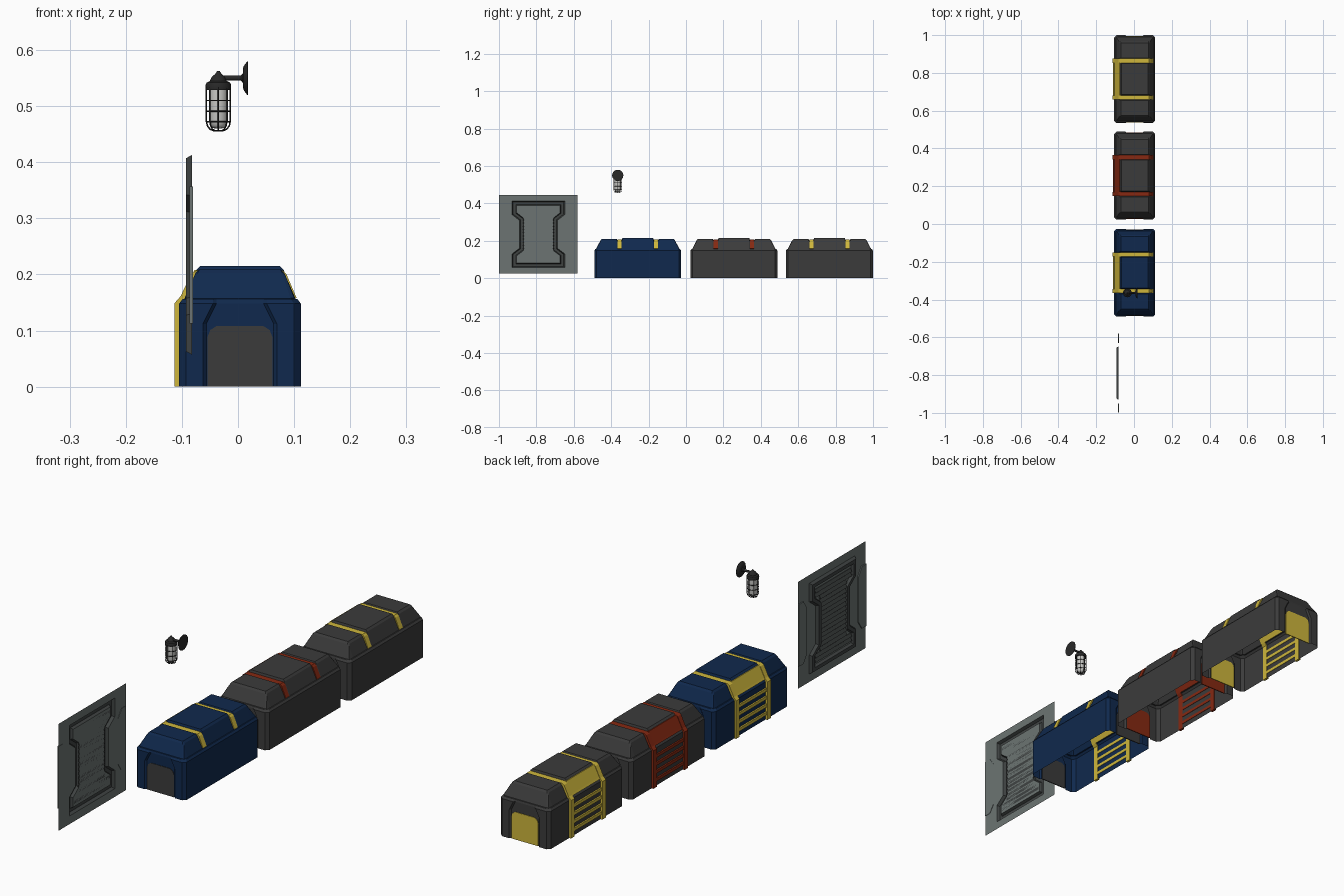
import bpy, bmesh, math
from mathutils import Vector

if "Cube" in bpy.data.objects:
    bpy.data.objects.remove(bpy.data.objects["Cube"])


def material(name, r, g, b):
    m = bpy.data.materials.new(name)
    m.diffuse_color = (r, g, b, 1)
    m.use_nodes = True
    m.node_tree.nodes["Principled BSDF"].inputs["Base Color"].default_value = m.diffuse_color
    return m


BLUE = material("navy blue", 0.005, 0.022, 0.075)
CHAR = material("charcoal", 0.044, 0.044, 0.044)
YELLOW = material("yellow", 0.62, 0.47, 0.045)
RED = material("rust red", 0.24, 0.022, 0.006)
WALL = material("panel grey", 0.15, 0.175, 0.17)
TRIM = material("dark trim", 0.05, 0.056, 0.055)
IRON = material("lamp iron", 0.022, 0.022, 0.022)
GLASS = material("lamp glass", 0.6, 0.6, 0.58)


def finish(bm, name, mats, smooth=False):
    bmesh.ops.recalc_face_normals(bm, faces=bm.faces[:])
    me = bpy.data.meshes.new(name)
    bm.to_mesh(me)
    bm.free()
    for m in mats:
        me.materials.append(m)
    ob = bpy.data.objects.new(name, me)
    bpy.context.collection.objects.link(ob)
    if smooth:
        bpy.ops.object.select_all(action='DESELECT')
        ob.select_set(True)
        bpy.context.view_layer.objects.active = ob
        bpy.ops.object.shade_smooth_by_angle(angle=math.radians(40))
    return ob


def loft(name, rings, mat, closed=True, caps=True, smooth=False):
    bm = bmesh.new()
    vs = [[bm.verts.new(p) for p in r] for r in rings]
    n = len(rings[0])
    for a, b in zip(vs, vs[1:]):
        for i in range(n if closed else n - 1):
            j = (i + 1) % n
            bm.faces.new((a[i], a[j], b[j], b[i]))
    if caps:
        bm.faces.new(vs[0])
        bm.faces.new(vs[-1])
    return finish(bm, name, [mat], smooth)


def prism(name, pts, axis, a, b, mat):
    """2D outline extruded along x (pts = y,z) or y (pts = x,z)."""
    put = (lambda p, t: (t, p[0], p[1])) if axis == 'x' else (lambda p, t: (p[0], t, p[1]))
    return loft(name, [[put(p, t) for p in pts] for t in (a, b)], mat)


def rect(u0, u1, v0, v1):
    return [(u0, v0), (u1, v0), (u1, v1), (u0, v1)]


# ---------------------------------------------------------------- crates
CX, HX, HY = 0.0035, 0.1085, 0.2325


def body_ring(cy, z, inset, notch, depth):
    hx, hy, c = HX - inset, HY - inset, 0.012
    q = [(hx, hy - c), (hx - c, hy), (notch + 0.006, hy), (notch, hy - depth)]
    half = q + [(-x, y) for x, y in reversed(q)]
    full = half + [(-x, -y) for x, y in half]
    return [(CX + x, cy + y, z) for x, y in full]


def lid_ring(cy, y, top, w):
    q = [(-0.099, 0.157), (-w - 0.007, top - 0.007), (-w, top)]
    if top < 0.16:
        q = [(-0.099, 0.157), (-0.097, 0.158), (-0.09, 0.158)]
    q += [(-x, z) for x, z in reversed(q)]
    return [(CX + x, cy + y, z) for x, z in q]


def crate(tag, cy, shell, accent, panel):
    # open-bottomed shell with recessed ends
    loft(tag + "_body", [body_ring(cy, 0, 0, 0.06, 0.006),
                         body_ring(cy, 0.112, 0, 0.06, 0.006),
                         body_ring(cy, 0.148, 0, 0.042, 0.006),
                         body_ring(cy, 0.156, 0.006, 0.042, 0.002),
                         body_ring(cy, 0.157, 0.0105, 0.042, 0.001)],
         shell, caps=False)
    # lid with two strap slots and a raised middle
    half = [(0.222, 0.158, 0.09), (0.199, 0.203, 0.075), (0.192, 0.21, 0.072),
            (0.113, 0.21, 0.072), (0.108, 0.202, 0.072), (0.086, 0.202, 0.072),
            (0.082, 0.215, 0.071)]
    st = [(-y, t, w) for y, t, w in half] + half[::-1]
    loft(tag + "_lid", [lid_ring(cy, *s) for s in st], shell, closed=False)
    # straps over the lid and down the -x side
    outer = [(-0.1165, 0), (-0.1165, 0.149), (-0.106, 0.161), (-0.086, 0.202),
             (-0.078, 0.207), (0.076, 0.207), (0.083, 0.2), (0.101, 0.158)]
    inner = [(0.094, 0.157), (0.077, 0.196), (0.072, 0.2), (-0.072, 0.2),
             (-0.079, 0.196), (-0.098, 0.157), (-0.1065, 0.147), (-0.1065, 0)]
    path = [(CX + x, z) for x, z in outer + inner]
    for s in (-1, 1):
        y = cy + s * 0.097
        prism(tag + "_strap", path, 'y', y - 0.011, y + 0.011, accent)
        # arched end panel
        a = [(-0.058, 0), (-0.058, 0.088), (-0.053, 0.101), (-0.042, 0.108)]
        a += [(-x, z) for x, z in reversed(a)]
        ye = cy + s * (HY - 0.006)
        prism(tag + "_end_panel", [(CX + x, z) for x, z in a], 'y',
              ye - 0.002, ye + 0.002, panel)
    # rungs between the straps
    for i in range(4):
        z = 0.026 + i * 0.031
        prism(tag + "_rung", rect(cy - 0.087, cy + 0.087, z - 0.006, z + 0.006),
              'x', CX - 0.1145, CX - 0.107, accent)
    # sloping plate on the lid
    plate = [(-0.107, 0.157), (-0.103, 0.164), (-0.081, 0.208), (-0.074, 0.208), (-0.097, 0.157)]
    prism(tag + "_lid_plate", [(CX + x, z) for x, z in plate], 'y', cy - 0.087, cy + 0.087, accent)


crate("blue_crate", -0.258, BLUE, YELLOW, CHAR)
crate("red_trim_crate", 0.256, CHAR, RED, RED)
crate("yellow_trim_crate", 0.767, CHAR, YELLOW, YELLOW)

# ---------------------------------------------------------------- wall panel
PY, PZ, PX, S = -0.789, 0.235, -0.082, 0.21


def i_ring(d, x):
    h, w, p, z1, z2 = 0.178 - d, 0.141 - d, 0.102 - d, 0.105 + d * 0.4, 0.075 + d * 0.4
    q = [(w, h), (-w, h), (-w, z1), (-p, z2)]
    q += [(-a, -b) for a, b in q[:2]] and [(-p, -z2), (-w, -z1), (-w, -h), (w, -h),
                                           (w, -z1), (p, -z2), (p, z2), (w, z1)]
    return [(x, PY + a, PZ + b) for a, b in q]


bm = bmesh.new()
loops = []
square = [(PX, PY + a * S, PZ + b * S) for a, b in ((1, 1), (-1, 1), (-1, -1), (1, -1))]
rings = [square, i_ring(0, PX), i_ring(0.006, PX - 0.011), i_ring(0.02, PX - 0.011), i_ring(0.025, PX - 0.001)]
loops = [[bm.verts.new(p) for p in r] for r in rings]
edges = []
for lp in loops[:2]:
    edges += [bm.edges.new((lp[i], lp[(i + 1) % len(lp)])) for i in range(len(lp))]
bmesh.ops.triangle_fill(bm, edges=edges, use_beauty=True)
for a, b in zip(loops[1:], loops[2:]):
    for i in range(len(a)):
        j = (i + 1) % len(a)
        bm.faces.new((a[i], a[j], b[j], b[i])).material_index = 1
bm.faces.new(loops[-1])
finish(bm, "wall_panel", [WALL, TRIM])

# louvre slats on the -x face
for i in range(17):
    z = -0.136 + i * 0.017
    w = 0.112 if abs(z) > 0.105 else 0.082
    bmz = PZ + z
    pts = [(PX - 0.001, bmz - 0.006), (PX - 0.009, bmz - 0.006), (PX - 0.003, bmz + 0.006), (PX - 0.001, bmz + 0.006)]
    prism("louvre_slat", pts, 'y', PY - w, PY + w, TRIM)

# raised half-octagon side plates
for s in (-1, 1):
    pts = [(S, 0.122), (S - 0.028, 0.122), (S - 0.05, 0.09), (S - 0.05, -0.09), (S - 0.028, -0.122), (S, -0.122)]
    prism("side_plate", [(PY + s * a, PZ + b) for a, b in pts], 'x', PX - 0.004, PX + 0.0015, WALL)

# ---------------------------------------------------------------- caged lamp
LX, LY = -0.035, -0.365


def lathe(name, prof, mat, axis='z', n=24, smooth=True):
    rings = []
    for r, t in prof:
        ring = []
        for k in range(n):
            c, s = r * math.cos(math.tau * k / n), r * math.sin(math.tau * k / n)
            ring.append((LX + c, LY + s, t) if axis == 'z' else (t, LY + c, 0.55 + s))
        rings.append(ring)
    return loft(name, rings, mat, smooth=smooth)


lathe("lamp_cap", [(0.022, 0.529), (0.023, 0.537), (0.021, 0.542), (0.015, 0.545), (0.012, 0.552),
                   (0.006, 0.557), (0.002, 0.563)], IRON)
lathe("lamp_glass", [(0.017, 0.531), (0.017, 0.474), (0.015, 0.466), (0.01, 0.461), (0.003, 0.46)], GLASS)
lathe("lamp_arm", [(0.0045, -0.033), (0.0045, 0.005), (0.008, 0.008), (0.008, 0.012)], IRON, 'x', 12)
lathe("lamp_wall_disc", [(0.018, 0.009), (0.022, 0.0105), (0.03, 0.0165), (0.03, 0.0175)], IRON, 'x')


def wire(name, pts, cyclic=False):
    cu = bpy.data.curves.new(name, 'CURVE')
    cu.dimensions = '3D'
    cu.bevel_depth = 0.0013
    cu.bevel_resolution = 1
    sp = cu.splines.new('POLY')
    sp.points.add(len(pts) - 1)
    for p, co in zip(sp.points, pts):
        p.co = (*co, 1)
    sp.use_cyclic_u = cyclic
    cu.materials.append(IRON)
    ob = bpy.data.objects.new(name, cu)
    bpy.context.collection.objects.link(ob)
    bpy.ops.object.select_all(action='DESELECT')
    ob.select_set(True)
    bpy.context.view_layer.objects.active = ob
    bpy.ops.object.convert(target='MESH')


# U-shaped cage wires and hoops
for k in range(4):
    a = math.pi * k / 4
    u = [(0.0215, 0.534), (0.0215, 0.474), (0.0195, 0.465), (0.015, 0.459), (0.009, 0.4565)]
    u += [(-r, z) for r, z in reversed(u)]
    wire("cage_wire", [(LX + r * math.cos(a), LY + r * math.sin(a), z) for r, z in u])
for z in (0.51, 0.491, 0.472):
    wire("cage_hoop", [(LX + 0.0215 * math.cos(math.tau * k / 24), LY + 0.0215 * math.sin(math.tau * k / 24), z)
                       for k in range(24)], True)
